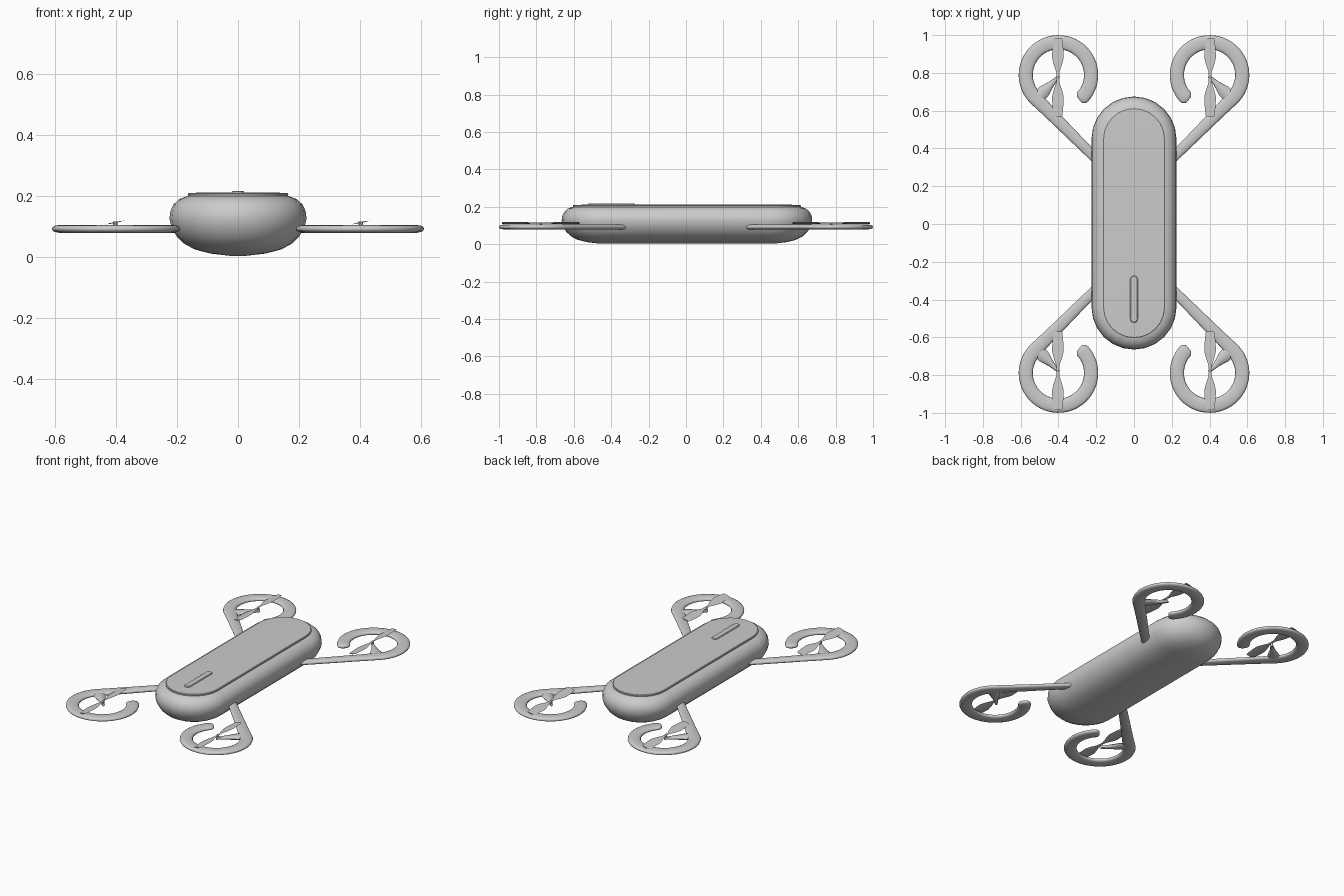
import bpy, bmesh
from math import sin, cos, pi, radians, sqrt, copysign
from mathutils import Vector

if "Cube" in bpy.data.objects:
    bpy.data.objects.remove(bpy.data.objects["Cube"])


def loft(name, rings, smooth=40):
    """Skin closed rings of points into a capped solid."""
    bm = bmesh.new()
    rows = [[bm.verts.new(p) for p in ring] for ring in rings]
    n = len(rows[0])
    for a, b in zip(rows, rows[1:]):
        for i in range(n):
            j = (i + 1) % n
            bm.faces.new((a[i], a[j], b[j], b[i]))
    bm.faces.new(rows[0])
    bm.faces.new(rows[-1])
    bmesh.ops.recalc_face_normals(bm, faces=bm.faces)
    mesh = bpy.data.meshes.new(name)
    bm.to_mesh(mesh)
    bm.free()
    ob = bpy.data.objects.new(name, mesh)
    bpy.context.collection.objects.link(ob)
    bpy.ops.object.select_all(action='DESELECT')
    ob.select_set(True)
    bpy.context.view_layer.objects.active = ob
    bpy.ops.object.shade_smooth_by_angle(angle=radians(smooth))
    return ob


def stadium(w, z, straight, cy, n=12):
    """Long rounded outline: half width w, half straight length, centre cy."""
    pts = []
    for side, start in ((1, 0), (-1, pi)):
        for k in range(n + 1):
            a = start + pi * k / n
            pts.append((w * cos(a), cy + side * straight + w * sin(a), z))
    return pts


# Body shell, lid and raised button
BODY = [(0.02, 0.003), (0.09, 0.011), (0.14, 0.024), (0.175, 0.042), (0.2, 0.066),
        (0.217, 0.095), (0.225, 0.125), (0.222, 0.15), (0.211, 0.173),
        (0.192, 0.19), (0.168, 0.199), (0.155, 0.2)]
loft("body_shell", [stadium(w, z, 0.445, 0.005) for w, z in BODY], 60)
LID = [(0.163, 0.19), (0.165, 0.207), (0.161, 0.21), (0.09, 0.2115), (0.01, 0.212)]
loft("top_lid", [stadium(w, z, 0.445, 0.005) for w, z in LID], 30)
BUTTON = [(0.02, 0.205), (0.02, 0.214), (0.016, 0.217)]
loft("lid_button", [stadium(w, z, 0.105, -0.398, 6) for w, z in BUTTON], 30)

CX, CY, R = 0.4, 0.789, 0.173   # rotor centre and ring radius


def section(p, side, hw, hz=0.0135, n=16):
    """Flattened oval across the arm, centred on p."""
    ring = []
    for k in range(n):
        a = 2 * pi * k / n
        u = cos(a) * hw
        v = copysign(abs(sin(a)) ** 0.75, sin(a)) * hz
        ring.append(Vector((p[0] + side[0] * u, p[1] + side[1] * u, 0.092 + v)))
    return ring


def arm_rings():
    rings = []
    d = sqrt(0.5)
    start, end = Vector((0.18, 0.324)), Vector((CX + R * d, CY - R * d))
    # straight arm widening toward the ring
    for k in range(5):
        t = k / 5
        rings.append(section(start.lerp(end, t), (d, -d), 0.025 + 0.011 * t))
    # open hook around the rotor
    for k in range(45):
        a = radians(-45 + 267 * k / 44)
        rings.append(section((CX + R * cos(a), CY + R * sin(a)),
                             (cos(a), sin(a)), 0.0375))
    # rounded tip
    for t in (0.4, 0.75, 0.93, 1.0):
        a = radians(222 + 8 * t)
        s = sqrt(1 - 0.8 * t * t)
        rings.append(section((CX + R * cos(a), CY + R * sin(a)),
                             (cos(a), sin(a)), 0.0375 * s, 0.0135 * s))
    return rings


def strut_rings():
    """Tapered bracket from the arm to the rotor hub."""
    d = sqrt(0.5)
    return [section((CX + d * r, CY - 0.01 - d * r), (d, d), hw, hz, 8)
            for r, hw, hz in ((-0.006, 0.007, 0.009), (0.05, 0.016, 0.01),
                              (0.11, 0.034, 0.011), (0.16, 0.035, 0.011))]


def blade_rings(cx, cy, way):
    """One tilted blade running along y from the hub."""
    rings = []
    for r, hw in ((-0.004, 0.006), (0.03, 0.009), (0.075, 0.024), (0.105, 0.031),
                  (0.15, 0.029), (0.2, 0.024), (0.207, 0.02)):
        tilt = 0.2 * hw
        rings.append([(cx - hw, cy + way * r, 0.113 - tilt),
                      (cx, cy + way * r, 0.1105),
                      (cx + hw, cy + way * r, 0.113 + tilt),
                      (cx, cy + way * r, 0.1155)])
    return rings


# Four arms with hook rings, struts, hubs and two-blade rotors
for sx, lr in ((-1, "left"), (1, "right")):
    for sy, fb in ((-1, "front"), (1, "back")):
        tag = f"{fb}_{lr}"

        def flip(rings):
            return [[(p[0] * sx, p[1] * sy, p[2]) for p in ring] for ring in rings]

        loft("arm_ring_" + tag, flip(arm_rings()), 50)
        loft("rotor_strut_" + tag, flip(strut_rings()), 50)
        hx, hy = sx * (CX + 0.003), sy * 0.777
        loft("rotor_hub_" + tag,
             [[(hx + 0.007 * cos(pi * k / 4), hy + 0.007 * sin(pi * k / 4), z)
               for k in range(8)] for z in (0.095, 0.116)])
        for way, end in ((-1, "a"), (1, "b")):
            loft(f"rotor_blade_{end}_{tag}", blade_rings(hx, hy, way), 30)
